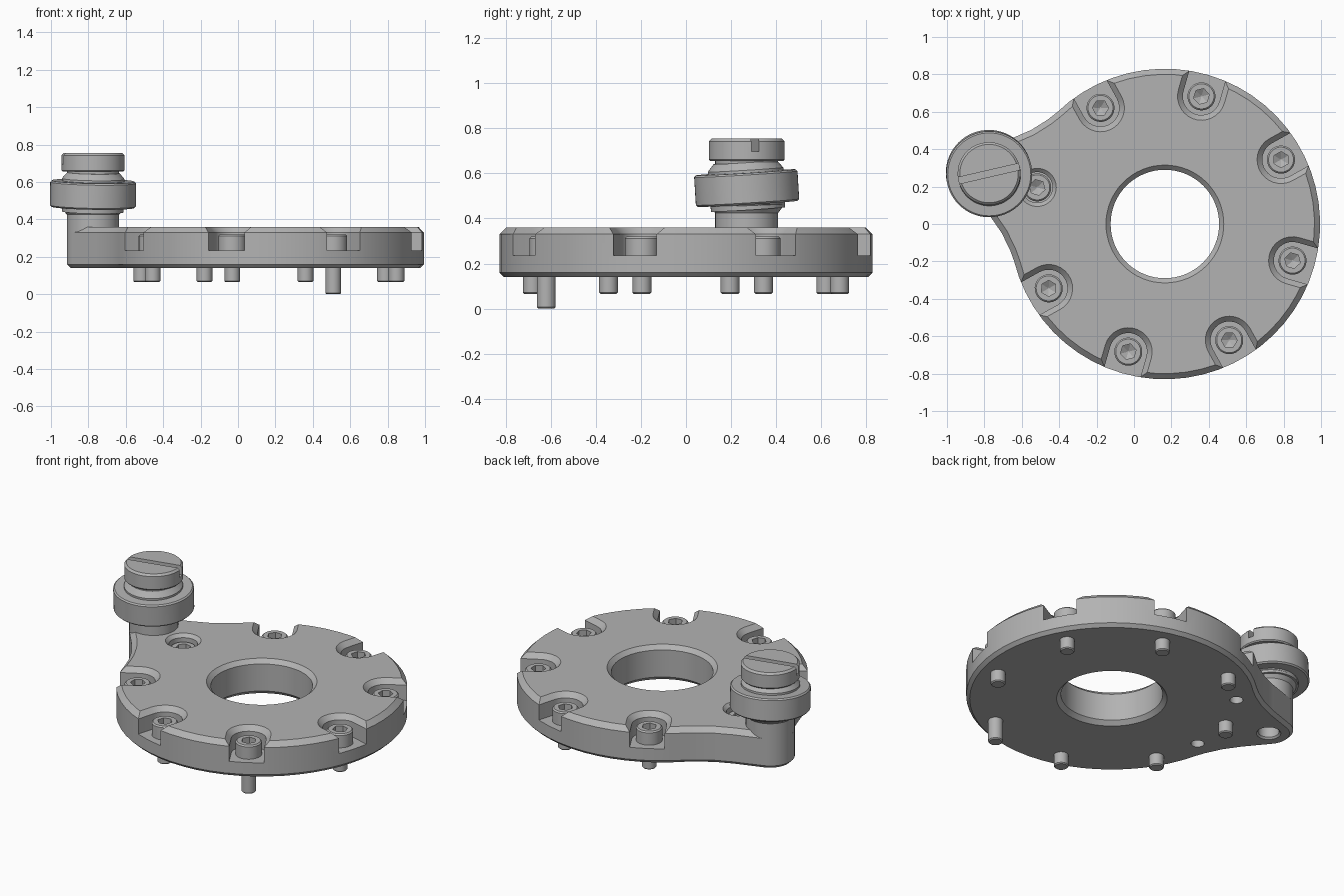
import bpy, bmesh
from math import sin, cos, radians, pi
from mathutils import Vector, Matrix

cube = bpy.data.objects.get("Cube")
if cube:
    bpy.data.objects.remove(cube)

grey = bpy.data.materials.new("machined_grey")
grey.use_nodes = True
GREY = (0.45, 0.45, 0.45, 1)
grey.diffuse_color = GREY
grey.node_tree.nodes["Principled BSDF"].inputs["Base Color"].default_value = GREY

CENTRE = Vector((0.165, 0, 0))     # middle of the disc
AXIS = 164                         # direction of the ear, degrees
DISC, PITCH, EAR, EAR_R = 0.83, 0.71, 0.978, 0.14
FLOOR, TOP = 0.235, 0.36


def polar(r, deg):
    return Vector((r * cos(radians(deg)), r * sin(radians(deg)), 0))


def loft(name, rings):
    """Solid through matching rings, capped at both ends."""
    bm = bmesh.new()
    loops = [[bm.verts.new(p) for p in ring] for ring in rings]
    n = len(loops[0])
    for a, b in zip(loops, loops[1:]):
        for i in range(n):
            j = (i + 1) % n
            bm.faces.new((a[i], a[j], b[j], b[i]))
    bm.faces.new(loops[0][::-1])
    bm.faces.new(loops[-1])
    bmesh.ops.recalc_face_normals(bm, faces=bm.faces)
    mesh = bpy.data.meshes.new(name)
    bm.to_mesh(mesh)
    bm.free()
    mesh.materials.append(grey)
    obj = bpy.data.objects.new(name, mesh)
    bpy.context.collection.objects.link(obj)
    return obj


def lathe(name, profile, at=(0, 0, 0), n=40):
    rings = [[polar(r, 360 * i / n) + Vector((0, 0, z)) for i in range(n)] for r, z in profile]
    obj = loft(name, rings)
    obj.location = at
    return obj


def activate(obj):
    bpy.ops.object.select_all(action='DESELECT')
    obj.select_set(True)
    bpy.context.view_layer.objects.active = obj


def cut(obj, cutters):
    for c in cutters:
        c.hide_render = True
        activate(obj)
        mod = obj.modifiers.new("cut", 'BOOLEAN')
        mod.operation, mod.solver, mod.object = 'DIFFERENCE', 'EXACT', c
        bpy.ops.object.modifier_apply(modifier=mod.name)
        bpy.data.objects.remove(c)


def smooth(obj):
    activate(obj)
    bpy.ops.object.shade_smooth_by_angle(angle=radians(28))


# Plate outline: disc, two concave flanks and a rounded ear
flank = [Vector(p) for p in ((0.755, 0.365, 0), (0.825, 0.287, 0), (0.91, 0.217, 0))]
ear_mid = Vector((EAR, 0, 0))
outline = [polar(DISC, a) for a in range(30, 331, 6)]
outline += [Vector((p.x, -p.y, 0)) for p in flank]
outline += [ear_mid + polar(EAR_R, a) for a in range(-54, 55, 9)]
outline += flank[::-1]


def inset(points, d, z):
    ring = []
    for i, p in enumerate(points):
        t = (points[(i + 1) % len(points)] - points[i - 1]).normalized()
        ring.append(p + Vector((-t.y, t.x, 0)) * d + Vector((0, 0, z)))
    return ring


plate = loft("flange_plate", [inset(outline, d, z) for d, z in
                              ((0.02, 0.14), (0, 0.16), (0, 0.33), (0.03, TOP))])
plate.data.transform(Matrix.Translation(CENTRE) @ Matrix.Rotation(radians(AXIS), 4, 'Z'))

# Central bore, chamfered on both sides
bore = [(0.315, 0.1), (0.315, 0.14), (0.29, 0.165), (0.29, 0.335), (0.315, TOP), (0.355, 0.4)]
cutters = [lathe("bore_cutter", bore, CENTRE, 64)]


# Open screw pockets with chamfered rims
def slot_ring(r, z):
    pts = [Vector((PITCH, 0, z)) + polar(r, a) for a in range(90, 271, 12)]
    return pts + [Vector((1, -r, z)), Vector((1, r, z))]


screw_angles = [AXIS + 45 * k for k in range(8)]
for a in screw_angles[1:]:
    c = loft("slot_cutter", [slot_ring(r, z) for r, z in
                             ((0.1, FLOOR), (0.1, 0.33), (0.128, TOP), (0.168, 0.4))])
    c.location, c.rotation_euler.z = CENTRE, radians(a)
    cutters.append(c)

# Closed pocket beside the ear, and blind holes underneath
ear_at = CENTRE + polar(EAR, AXIS)
cutters.append(lathe("pocket_cutter", [(0.082, FLOOR), (0.082, 0.34), (0.102, TOP), (0.142, 0.4)],
                     CENTRE + polar(PITCH, AXIS)))
for side in (-22.5, 22.5):
    cutters.append(lathe("blind_cutter", [(0.038, 0.1), (0.038, 0.24)],
                         CENTRE + polar(PITCH, AXIS + side), 24))
cutters.append(lathe("ear_hole_cutter", [(0.07, 0.1), (0.07, 0.14), (0.06, 0.15), (0.06, 0.28)],
                     ear_at, 32))
cut(plate, cutters)
smooth(plate)


# Socket head screws; one has a longer shank
def screw(name, angle, bottom):
    obj = lathe(name, [(0.036, bottom), (0.042, bottom + 0.006), (0.042, 0.2), (0.042, 0.23),
                       (0.075, 0.23), (0.075, 0.312), (0.067, 0.32)], n=32)
    cut(obj, [lathe("socket_cutter", [(0.004, 0.25), (0.043, 0.272), (0.043, 0.35)], n=6)])
    obj.location = CENTRE + polar(PITCH, angle)
    obj.rotation_euler.z = radians(angle)
    smooth(obj)


for k, a in enumerate(screw_angles):
    screw("screw_%d" % (k + 1), a, 0.0 if k == 3 else 0.065)

# Post, tilted roller and slotted cap on the ear
post = lathe("roller_post", [(EAR_R, 0.33), (EAR_R, 0.425), (0.17, 0.465), (0.17, 0.5)], ear_at, 48)
smooth(post)

roller = lathe("roller", [(0.165, -0.095), (0.165, -0.07), (0.222, -0.07), (0.23, -0.062),
                          (0.23, 0.062), (0.222, 0.07), (0.168, 0.07), (0.168, 0.082),
                          (0.14, 0.115)], ear_at + Vector((0, 0, 0.535)), 64)
roller.rotation_euler = (radians(3.5), radians(1), 0)
smooth(roller)

cap = lathe("slotted_cap", [(0.14, 0.58), (0.14, 0.655), (0.162, 0.655), (0.168, 0.662),
                            (0.168, 0.743), (0.156, 0.755)], ear_at, 48)
bpy.ops.mesh.primitive_cube_add(size=1)
slot = bpy.context.object
slot.scale = (0.5, 0.035, 0.12)
slot.rotation_euler.z = radians(13)
slot.location = ear_at + Vector((0, 0, 0.757))
bpy.context.view_layer.update()
cut(cap, [slot])
smooth(cap)
